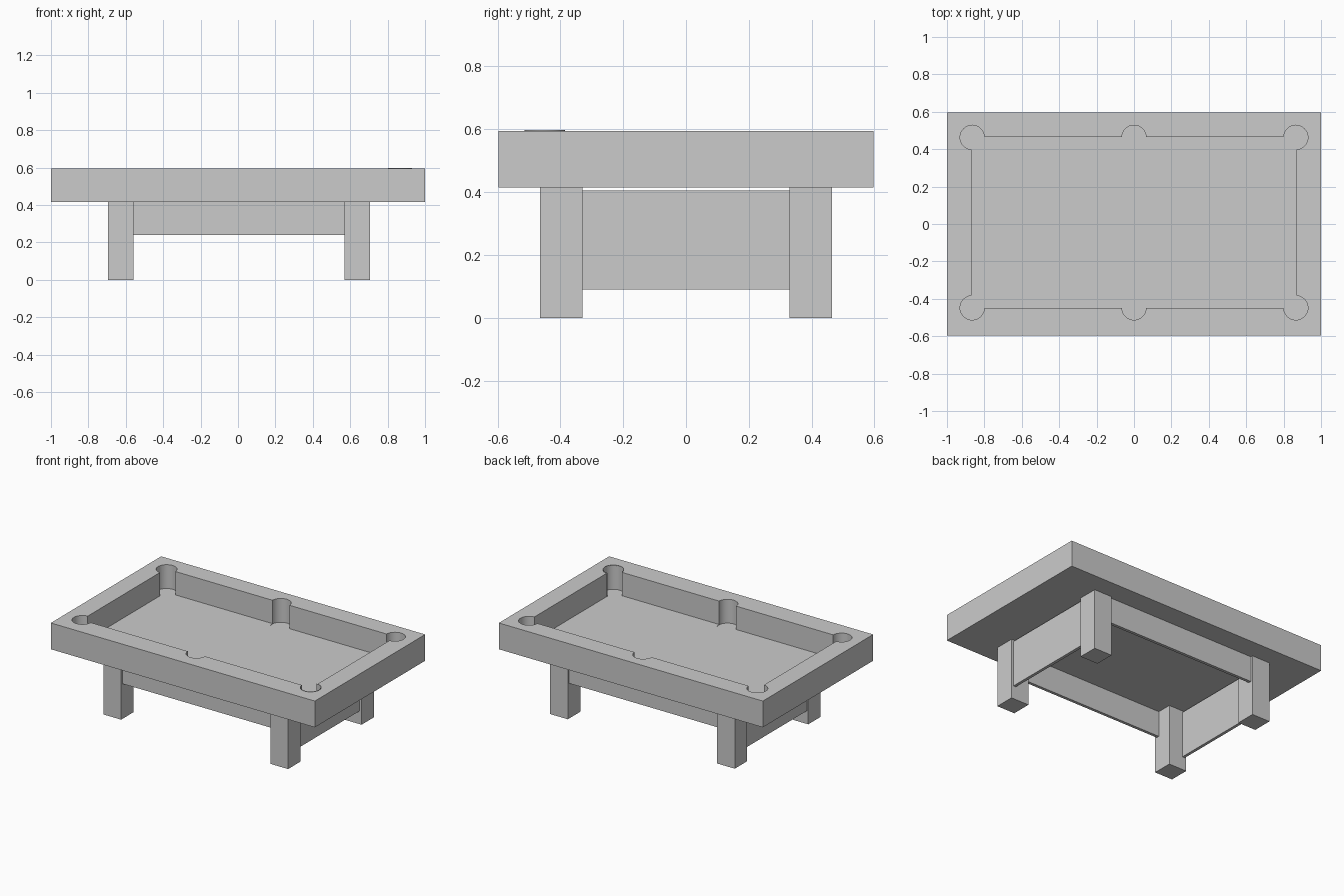
import bpy
import bmesh
import math
from mathutils import Matrix

cube = bpy.data.objects.get("Cube")
if cube:
    bpy.data.objects.remove(cube, do_unlink=True)

GREY = (0.6, 0.6, 0.6, 1)
grey = bpy.data.materials.new("plain grey")
grey.use_nodes = True
grey.diffuse_color = GREY
grey.node_tree.nodes["Principled BSDF"].inputs["Base Color"].default_value = GREY


def finish(name, bm):
    mesh = bpy.data.meshes.new(name)
    bm.to_mesh(mesh)
    bm.free()
    mesh.materials.append(grey)
    obj = bpy.data.objects.new(name, mesh)
    bpy.context.collection.objects.link(obj)
    return obj


def box(name, x, y, z):
    """Box from (low, high) pairs on each axis."""
    bm = bmesh.new()
    spans = (x, y, z)
    bmesh.ops.create_cube(bm, size=1)
    for v in bm.verts:
        v.co = [lo + (c + 0.5) * (hi - lo) for c, (lo, hi) in zip(v.co, spans)]
    return finish(name, bm)


def cylinder_mesh(x, y, z0, z1, radius, caps=True):
    bm = bmesh.new()
    place = Matrix.Translation((x, y, (z0 + z1) / 2))
    bmesh.ops.create_cone(bm, cap_ends=caps, segments=32, radius1=radius,
                          radius2=radius, depth=z1 - z0, matrix=place)
    return bm


def select_only(obj):
    bpy.ops.object.select_all(action="DESELECT")
    obj.select_set(True)
    bpy.context.view_layer.objects.active = obj


def cut(target, cutter):
    cutter.hide_render = True
    mod = target.modifiers.new("cut", "BOOLEAN")
    mod.operation = "DIFFERENCE"
    mod.solver = "EXACT"
    mod.object = cutter
    select_only(target)
    bpy.ops.object.modifier_apply(modifier=mod.name)
    bpy.data.objects.remove(cutter, do_unlink=True)


BOTTOM, TOP, BED = 0.415, 0.595, 0.435
FRONT, BACK = -0.45, 0.465
POCKET = 0.065

# Table top with sunken bed and six round pockets
table_top = box("table_top", (-1, 1), (-0.597, 0.597), (BOTTOM, TOP))
cut(table_top, box("bed_cutter", (-0.87, 0.87), (FRONT, BACK), (BED, 0.7)))
for x in (-0.865, 0, 0.865):
    for y in (FRONT + 0.002, BACK - 0.002):
        bm = cylinder_mesh(x, y, BED - 0.003, 0.72, POCKET)
        cut(table_top, finish("pocket_cutter", bm))
select_only(table_top)
bpy.ops.object.shade_smooth_by_angle(angle=math.radians(30))

# Thin sleeve lining one corner pocket, open toward the bed
cx, cy = 0.865, FRONT
bm = cylinder_mesh(cx, cy, BED, 0.598, POCKET - 0.001, caps=False)
inside = [f for f in bm.faces
          if f.calc_center_median().x < cx and f.calc_center_median().y > cy]
bmesh.ops.delete(bm, geom=inside, context="FACES")
sleeve = finish("pocket_sleeve", bm)
select_only(sleeve)
bpy.ops.object.shade_smooth_by_angle(angle=math.radians(30))

# Four square legs
for side, xs in (("right", (-0.695, -0.56)), ("left", (0.57, 0.705))):
    for end, ys in (("front", (-0.465, -0.33)), ("back", (0.33, 0.465))):
        box(f"{end}_{side}_leg", xs, ys, (0, BOTTOM))

# Long aprons at front and back, taller panels at the ends
box("front_apron", (-0.56, 0.57), (-0.45, -0.43), (0.24, BOTTOM))
box("back_apron", (-0.56, 0.57), (0.43, 0.45), (0.24, BOTTOM))
box("right_panel", (-0.685, -0.665), (-0.33, 0.33), (0.09, 0.405))
box("left_panel", (0.67, 0.69), (-0.33, 0.33), (0.09, 0.405))
